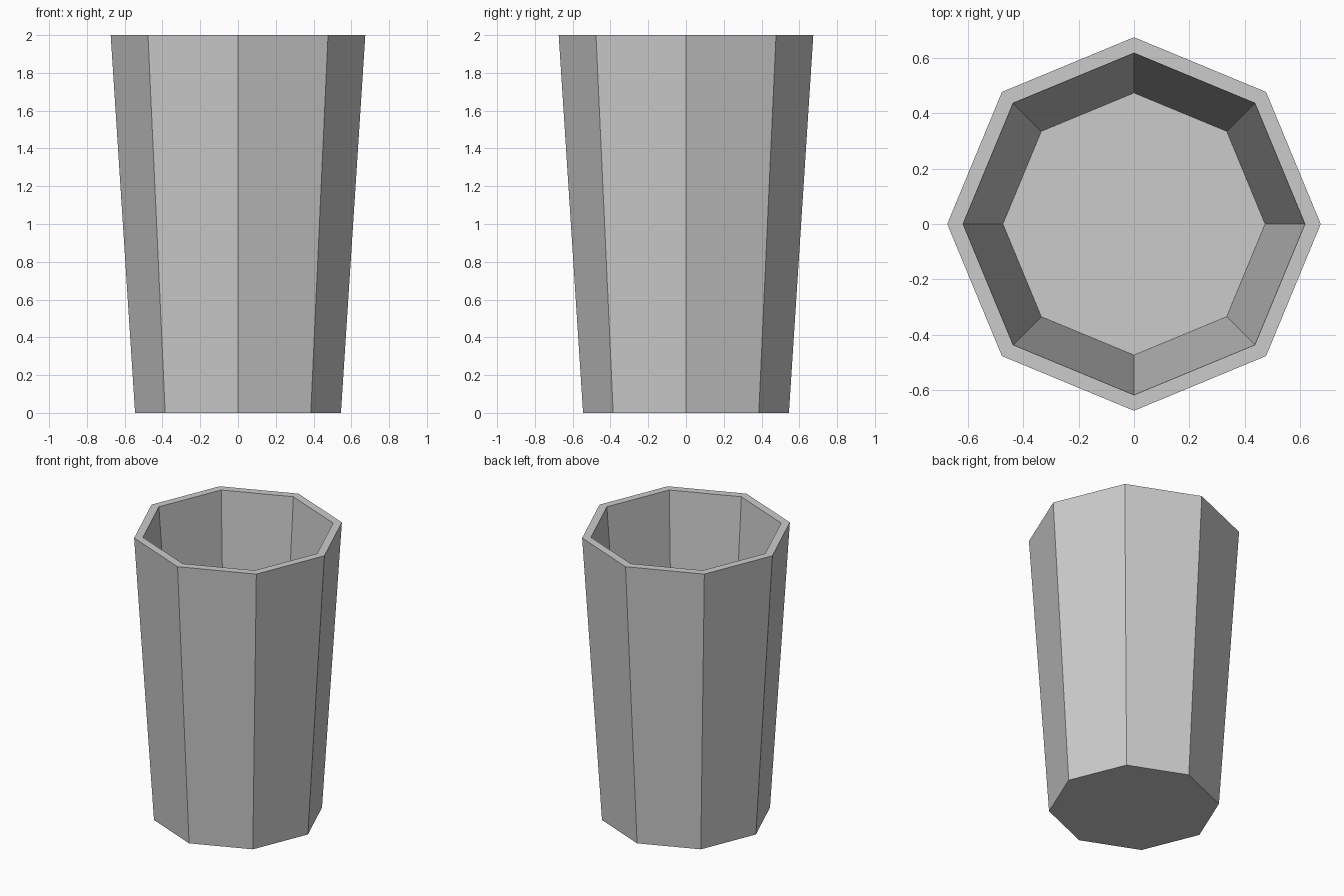
import bpy, bmesh
from math import cos, sin, pi

if "Cube" in bpy.data.objects:
    bpy.data.objects.remove(bpy.data.objects["Cube"])

SIDES = 8
# (radius, height): outer base, outer rim, inner rim, inner floor
PROFILE = [(0.545, 0.0), (0.674, 2.0), (0.617, 2.0), (0.473, 0.07)]

bm = bmesh.new()
rings = [[bm.verts.new((r * cos(2 * pi * i / SIDES), r * sin(2 * pi * i / SIDES), z))
          for i in range(SIDES)] for r, z in PROFILE]

# Outer wall, rim and inner wall
for a, b in zip(rings, rings[1:]):
    for i in range(SIDES):
        j = (i + 1) % SIDES
        bm.faces.new((a[i], a[j], b[j], b[i]))

# Underside and inner floor
bm.faces.new(rings[0][::-1])
bm.faces.new(rings[-1])
bmesh.ops.recalc_face_normals(bm, faces=bm.faces[:])

mesh = bpy.data.meshes.new("cup")
bm.to_mesh(mesh)
bm.free()
bpy.context.collection.objects.link(bpy.data.objects.new("cup", mesh))
